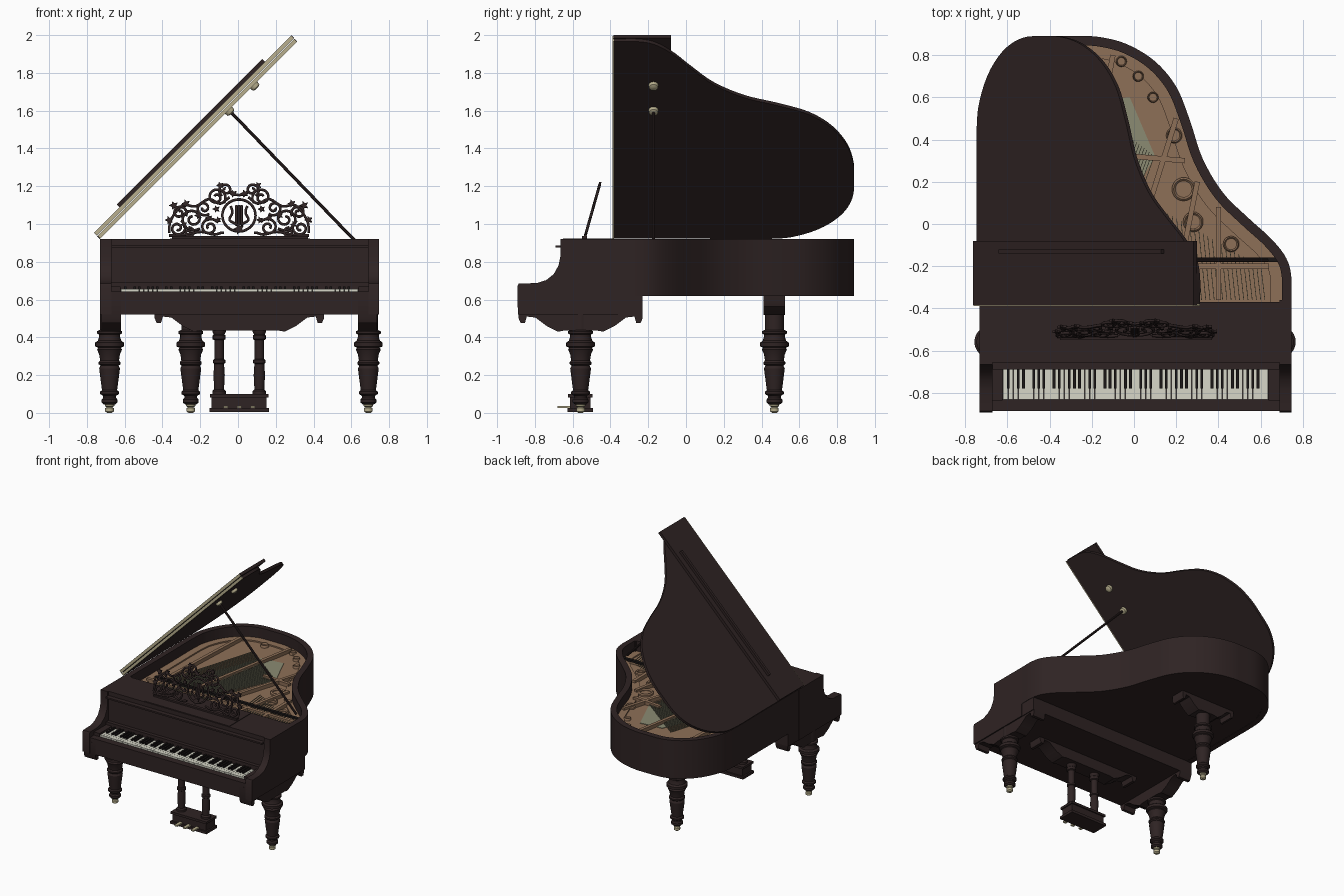
import bpy, bmesh, math
from mathutils import Matrix, Vector

if "Cube" in bpy.data.objects:
    bpy.data.objects.remove(bpy.data.objects["Cube"])


def mat(name, r, g, b):
    m = bpy.data.materials.new(name)
    m.diffuse_color = (r, g, b, 1)
    m.use_nodes = True
    m.node_tree.nodes["Principled BSDF"].inputs["Base Color"].default_value = m.diffuse_color
    return m


WOOD = mat("dark wood", 0.028, 0.017, 0.017)
BLACK = mat("black", 0.010, 0.008, 0.008)
PLATE = mat("bronze plate", 0.27, 0.16, 0.095)
BRASS = mat("brass", 0.48, 0.43, 0.27)
IVORY = mat("ivory", 0.68, 0.68, 0.58)
STRING = mat("string steel", 0.26, 0.26, 0.17)


def finish(name, bm, m, M=None):
    bmesh.ops.recalc_face_normals(bm, faces=bm.faces)
    me = bpy.data.meshes.new(name)
    bm.to_mesh(me)
    bm.free()
    me.materials.append(m)
    me.shade_smooth()
    me.set_sharp_from_angle(angle=math.radians(32))
    ob = bpy.data.objects.new(name, me)
    bpy.context.collection.objects.link(ob)
    if M:
        ob.matrix_world = M
    return ob


def prism(name, polys, a, b, m, axis='z', M=None):
    """Extrude one or more flat outlines from a to b along an axis."""
    put = {'z': lambda p, t: (p[0], p[1], t), 'x': lambda p, t: (t, p[0], p[1]),
           'y': lambda p, t: (p[0], t, p[1])}[axis]
    bm = bmesh.new()
    for pts in polys:
        lo = [bm.verts.new(put(p, a)) for p in pts]
        hi = [bm.verts.new(put(p, b)) for p in pts]
        bm.faces.new(lo)
        bm.faces.new(hi)
        for i in range(len(pts)):
            j = (i + 1) % len(pts)
            bm.faces.new((lo[i], lo[j], hi[j], hi[i]))
    return finish(name, bm, m, M)


def rect(x0, x1, y0, y1):
    return [(x0, y0), (x1, y0), (x1, y1), (x0, y1)]


def box(name, x0, x1, y0, y1, z0, z1, m, M=None):
    return prism(name, [rect(x0, x1, y0, y1)], z0, z1, m, 'z', M)


def strip(p, q, w):
    p, q = Vector(p), Vector(q)
    d = (q - p).normalized() * w / 2
    n = Vector((-d.y, d.x))
    return [p + n, p - n, q - n, q + n]


def lathe(name, prof, m, M, seg=24):
    bm = bmesh.new()
    rings = [[bm.verts.new((r * math.cos(k * math.tau / seg), r * math.sin(k * math.tau / seg), z))
              for k in range(seg)] for r, z in prof]
    for a, b in zip(rings, rings[1:]):
        for k in range(seg):
            j = (k + 1) % seg
            bm.faces.new((a[k], a[j], b[j], b[k]))
    bm.faces.new(rings[0])
    bm.faces.new(rings[-1])
    return finish(name, bm, m, M)


def smooth_path(p, n=5):
    p = [Vector(v) for v in p]
    out = []
    for i in range(1, len(p) - 2):
        a, b, c, d = p[i - 1:i + 3]
        for k in range(n):
            t = k / n
            out.append(0.5 * (2 * b + (c - a) * t + (2 * a - 5 * b + 4 * c - d) * t * t
                              + (3 * b - a - 3 * c + d) * t ** 3))
    return out + [p[-2]]


def inset(path, w):
    out = []
    for i, p in enumerate(path):
        d = (path[min(i + 1, len(path) - 1)] - path[max(i - 1, 0)]).normalized()
        out.append(p + Vector((d.y, -d.x)) * w)
    return out


T = Matrix.Translation

# Case: bent rim, floor and front box
edge = smooth_path([(-.73, -.6), (-.73, -.38), (-.73, .1), (-.73, .46), (-.705, .6), (-.64, .73), (-.54, .83),
                    (-.42, .882), (-.28, .89), (-.16, .885), (-.03, .85), (.1, .77), (.2, .65), (.265, .49),
                    (.325, .31), (.42, .15), (.54, .03), (.65, -.07), (.72, -.16), (.745, -.25),
                    (.745, -.38), (.745, -.6)])
prism("rim", [edge + inset(edge, .045)[::-1]], .62, .92, WOOD)
prism("case_floor", [inset(edge, .02)], .622, .66, WOOD)
box("front_case", -.73, .745, -.655, -.37, .62, .92, WOOD)
box("keybed", -.728, .743, -.885, -.23, .52, .622, WOOD)
box("music_shelf", -.36, .38, -.65, -.38, .92, .924, WOOD)
box("fallboard_lip", -.67, .69, -.69, -.65, .875, .887, WOOD)
box("fallboard_foot", -.67, .69, -.683, -.65, .655, .69, WOOD)
box("key_slip", -.67, .69, -.885, -.832, .62, .643, WOOD)

# Cheeks with the scooped arm
arm = [(-.36, .92), (-.665, .92), (-.665, .83), (-.675, .78), (-.70, .735), (-.74, .703), (-.79, .687),
       (-.885, .685), (-.893, .67), (-.89, .52), (-.36, .52)]
for side, x0, x1 in (("left", -.731, -.67), ("right", .69, .746)):
    prism(side + "_cheek", [arm], x0, x1, WOOD, 'x')
box("left_key_block", -.67, -.622, -.835, -.66, .62, .668, WOOD)
box("right_key_block", .637, .69, -.835, -.66, .62, .668, WOOD)

# Scrolled brackets above the legs and the lyre
half = [(.328, .61), (.328, .5), (.317, .475), (.295, .475), (.285, .51), (.24, .505), (.18, .46),
        (.12, .43), (.08, .437)]


def bracket(c, dx=0, k=1, dz=0):
    h = [((u + dx) * k, z + dz) for u, z in half]
    return [(c + u, z) for u, z in h] + [(c - u, z) for u, z in h[::-1]]


prism("left_bracket", [bracket(-.558)], -.722, -.62, WOOD, 'x')
prism("right_bracket", [bracket(-.558)], .635, .737, WOOD, 'x')
prism("lyre_bracket", [bracket(.007, .12)], -.615, -.5, WOOD, 'y')
prism("rear_bracket", [bracket(-.25, 0, .72, .088)], .41, .525, WOOD, 'y')

# Turned legs with brass casters
leg = [(.03, .045), (.042, .055), (.042, .07), (.034, .08), (.034, .09), (.05, .1), (.05, .112), (.04, .12),
       (.048, .18), (.055, .235), (.048, .25), (.058, .258), (.058, .268), (.05, .278), (.055, .31), (.066, .335),
       (.06, .345), (.076, .352), (.076, .372), (.062, .382), (.056, .4), (.056, .415), (.066, .42),
       (.066, .432), (.05, .44), (.05, .54)]
for name, x, y in (("front_left", -.68, -.558), ("front_right", .69, -.558), ("rear", -.25, .468)):
    lathe(name + "_leg", leg, WOOD, T((x, y, 0)))
    lathe(name + "_caster", [(.012, 0), (.023, .008), (.023, .025), (.015, .03), (.025, .036), (.025, .048)],
          BRASS, T((x, y, 0)), 16)

# Pedal lyre
for n, (e, z0, z1) in enumerate(((.012, .005, .025), (0, .025, .082), (.009, .082, .1))):
    box(f"pedal_box_{n}", -.14 - e, .152 + e, -.615 - e, -.505 + e, z0, z1, WOOD)
post = [(.036, .1), (.036, .115), (.026, .125), (.03, .2), (.026, .26), (.033, .265), (.033, .28), (.025, .285),
        (.025, .385), (.034, .39), (.034, .41), (.028, .415), (.036, .43), (.036, .45)]
for s, x in (("left", -.1), ("right", .113)):
    lathe(s + "_lyre_post", post, WOOD, T((x, -.56, 0)), 16)
prism("pedals", [rect(x - .012, x + .012, -.68, -.6) for x in (-.065, .007, .079)], .026, .037, BRASS)

# Keyboard
x0, kw = -.62, 1.255 / 52
prism("white_keys", [rect(x0 + i * kw + .0007, x0 + (i + 1) * kw - .0007, -.83, -.66) for i in range(52)],
      .62, .655, IVORY)
prism("black_keys", [rect(x0 + (i + 1) * kw - .0065, x0 + (i + 1) * kw + .0065, -.78, -.66)
                     for i in range(51) if i % 7 in (0, 2, 3, 5, 6)], .64, .668, BLACK)

# Cast plate, struts, bosses and strings
prism("cast_plate", [inset(edge, .03)], .79, .83, PLATE)
prism("plate_flange", [inset(edge, .04) + inset(edge, .1)[::-1]], .82, .84, PLATE)
prism("plate_struts", [strip(p, q, .025) for p, q in (
    ((-.55, -.3), (-.5, .75)), ((-.3, -.3), (-.1, .8)), ((-.02, -.2), (.2, .5)), ((.2, -.3), (.3, .2)),
    ((.4, -.36), (.4, .08)), ((.0, .32), (.24, .3)), ((-.65, -.2), (.64, -.2)))], .825, .858, PLATE)
for n, (x, y, r) in enumerate(((-.06, .77, .026), (.02, .7, .026), (.09, .6, .026), (.19, .42, .038),
                               (.235, .165, .056), (.28, .01, .048), (.46, -.095, .038), (-.3, .76, .03))):
    lathe(f"plate_boss_{n}", [(r, .825), (r, .842), (r * .85, .85), (r * .7, .842), (r * .7, .835)],
          PLATE, T((x, y, 0)), 20)
prism("string_bed", [[(-.5, -.18), (-.2, -.18), (.1, .32), (-.02, .6), (-.2, .58)]], .825, .834, STRING)
prism("bass_strings", [strip((-.6 + .014 * i, -.34), (-.3 + .012 * i, .62 - .009 * i), .003)
                       for i in range(34)], .842, .846, STRING)
prism("treble_strings", [strip((.2 + .02 * i, -.36), (.16 + .021 * i, .05 - .012 * i), .003)
                         for i in range(22)], .842, .846, STRING)
box("damper_rail", -.6, .69, -.18, -.158, .86, .875, BLACK)

# Lid: main leaf, folded front leaf and rail, opened 45 degrees about the left edge
LID = T((-.73, 0, .922)) @ Matrix.Rotation(math.radians(-45), 4, 'Y') @ T((.73, 0, 0))
prism("lid", [edge], 0, .021, WOOD, 'z', LID)
box("lid_front_leaf", -.73, .748, -.383, -.08, .024, .046, WOOD, LID)
box("lid_rail", -.54, .55, -.14, -.12, .046, .066, WOOD, LID)
for n, h in enumerate((.001, .025)):
    box(f"lid_hinge_{n}", -.728, .744, -.388, -.378, h, h + .02, BRASS, LID)
for n, x in enumerate((.232, .42)):
    lathe(f"prop_cup_{n}", [(.012, -.024), (.024, -.018), (.026, -.004), (.026, .002)], BRASS,
          LID @ T((x, -.172, 0)), 16)
a, b = Vector((.63, -.172, .9)), Vector((-.045, -.172, 1.6))
lathe("lid_prop", [(.009, 0), (.009, (b - a).length)], WOOD,
      T(a) @ (b - a).to_track_quat('Z', 'Y').to_matrix().to_4x4(), 10)

# Fretwork music desk: scrolls drawn on the right half and mirrored, then tilted back
DESK = T((.005, -.537, .925)) @ Matrix.Rotation(-.275, 4, 'X')


def spiral(cx, cz, r, a0, turns, d=1):
    n = int(16 * turns)
    return [(cx + r * (1 - .8 * i / n) * math.cos(a0 + d * i * math.tau * turns / n),
             cz + r * (1 - .8 * i / n) * math.sin(a0 + d * i * math.tau * turns / n)) for i in range(n + 1)]


halfwork = [spiral(*s) for s in (
    (.245, .105, .065, -2.2, 1.6), (.155, .06, .05, 2.5, 1.5, -1), (.12, .225, .052, -2.5, 1.5, -1),
    (.07, .265, .038, -1, 1.4), (.315, .14, .04, 3.6, 1.4, -1), (.325, .055, .045, 2, 1.5),
    (.185, .165, .042, 4, 1.4), (.265, .03, .03, 1.5, 1.3))]
halfwork += [smooth_path(p, 4) for p in (
    [(.0, .0), (.08, .03), (.13, .02), (.2, .035), (.28, .02), (.37, .015), (.4, .02)],
    [(.0, .25), (.05, .225), (.1, .19), (.16, .215), (.23, .175), (.3, .18), (.36, .1), (.37, .03), (.37, 0)],
    [(.02, .06), (.012, .075), (.05, .1), (.035, .14), (.045, .175), (.07, .17)],
    [(.0, .2), (.0, .235), (.04, .245), (.05, .28), (.08, .3)])]
ring = [(.088 * math.cos(k * math.tau / 32), .125 + .088 * math.sin(k * math.tau / 32)) for k in range(33)]
lines = halfwork + [[(-x, z) for x, z in p] for p in halfwork] + [ring]
lines += [[(x, .07), (x, .18)] for x in (-.014, 0, .014)]
cu = bpy.data.curves.new("music_desk_scrolls", 'CURVE')
cu.dimensions = '3D'
cu.bevel_depth = .0075
cu.bevel_resolution = 1
cu.use_fill_caps = True
for p in lines:
    sp = cu.splines.new('POLY')
    sp.points.add(len(p) - 1)
    for pt, (x, z) in zip(sp.points, p):
        pt.co = (x, 0, z, 1)
cu.materials.append(WOOD)
desk = bpy.data.objects.new("music_desk_scrolls", cu)
bpy.context.collection.objects.link(desk)
desk.matrix_world = DESK
leaves = []
for x, z, r in ((.345, .18, .024), (.37, .1, .022), (.28, .19, .022), (.1, .29, .02), (.03, .245, .022),
                (.215, .125, .02), (.29, .075, .018), (.16, .11, .02), (.11, .1, .018), (.12, .16, .02), (0, .05, .03)):
    for s in ((1, -1) if x else (1,)):
        leaves.append([(s * x + r * (1 if k % 2 else .5) * math.cos(k * math.pi / 5),
                        z + r * (1 if k % 2 else .5) * math.sin(k * math.pi / 5)) for k in range(10)])
prism("music_desk_leaves", leaves, -.006, .006, WOOD, 'y', DESK)
box("music_desk_rail", -.35, .37, -.55, -.525, .922, .936, WOOD)
